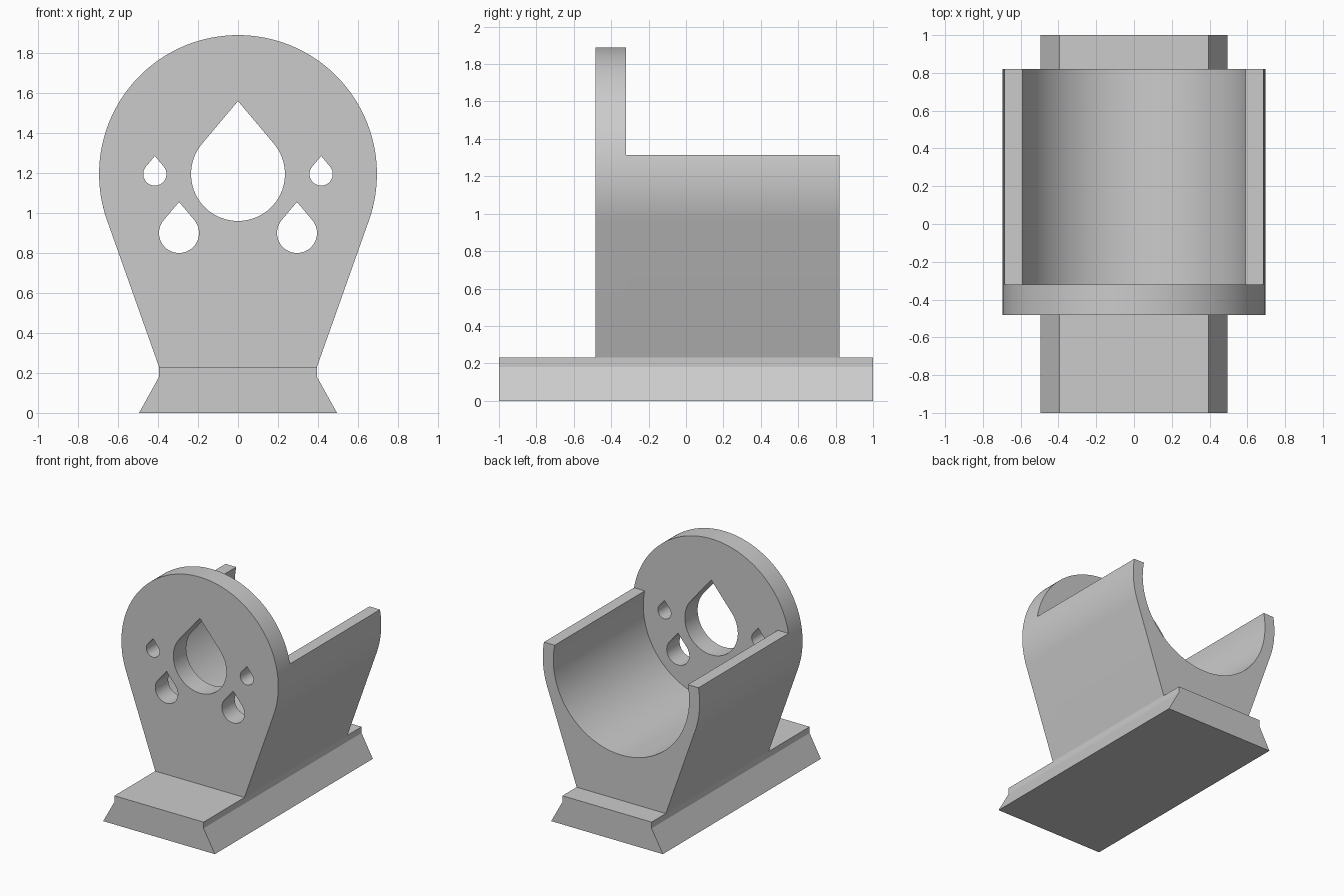
import bpy, bmesh, math
from math import cos, sin, acos, asin, atan2, pi, radians

cube = bpy.data.objects.get("Cube")
if cube:
    bpy.data.objects.remove(cube, do_unlink=True)

# Shared dimensions
CENTRE_Z, OUTER_R, INNER_R = 1.195, 0.695, 0.602
NECK_X, BASE_TOP, RIM_Z = 0.395, 0.23, 1.315
FRONT_Y, PLATE_BACK_Y, BACK_Y = -0.483, -0.32, 0.82

grey = bpy.data.materials.new("plain grey")
grey.use_nodes = True
colour = (0.6, 0.6, 0.6, 1)
grey.diffuse_color = colour
grey.node_tree.nodes["Principled BSDF"].inputs["Base Color"].default_value = colour


def arc(cx, cz, r, start, end, steps):
    """Points (x, z) along a circular arc."""
    angles = [start + (end - start) * i / steps for i in range(steps + 1)]
    return [(cx + r * cos(a), cz + r * sin(a)) for a in angles]


def teardrop(cx, cz, r):
    """Circle with a point on top, joined by tangent lines."""
    tip = 1.553 * r
    spread = acos(r / tip)
    outline = arc(cx, cz, r, pi / 2 + spread, 5 * pi / 2 - spread, 48)
    return outline + [(cx, cz + tip)]


def prism(name, outlines, y0, y1):
    """Extrude an outline, with optional holes, from y0 to y1."""
    bm = bmesh.new()
    for outline in outlines:
        verts = [bm.verts.new((x, y0, z)) for x, z in outline]
        for i, v in enumerate(verts):
            bm.edges.new((verts[i - 1], v))
    bmesh.ops.triangle_fill(bm, edges=bm.edges[:], use_beauty=True)
    result = bmesh.ops.extrude_face_region(bm, geom=bm.faces[:])
    moved = [g for g in result["geom"] if isinstance(g, bmesh.types.BMVert)]
    bmesh.ops.translate(bm, verts=moved, vec=(0, y1 - y0, 0))
    bmesh.ops.recalc_face_normals(bm, faces=bm.faces[:])
    mesh = bpy.data.meshes.new(name)
    bm.to_mesh(mesh)
    bm.free()
    mesh.materials.append(grey)
    obj = bpy.data.objects.new(name, mesh)
    bpy.context.collection.objects.link(obj)
    bpy.ops.object.select_all(action="DESELECT")
    obj.select_set(True)
    bpy.context.view_layer.objects.active = obj
    bpy.ops.object.shade_smooth_by_angle(angle=radians(28))
    return obj


# Angle where the tapered side meets the round head tangentially
drop = BASE_TOP - CENTRE_Z
tangent = atan2(drop, NECK_X) + acos(OUTER_R / math.hypot(NECK_X, drop))
neck = [(-NECK_X, BASE_TOP), (NECK_X, BASE_TOP)]

# Flared base rail
side = [(0.495, 0), (NECK_X, 0.18), (NECK_X, BASE_TOP)]
prism("base", [side + [(-x, z) for x, z in reversed(side)]], -1, 1)

# Round-headed front plate with teardrop holes
head = arc(0, CENTRE_Z, OUTER_R, tangent, pi - tangent, 96)
holes = [teardrop(0, CENTRE_Z, 0.235)]
for s in (-1, 1):
    holes.append(teardrop(s * 0.295, 0.9, 0.1))
    holes.append(teardrop(s * 0.416, CENTRE_Z, 0.058))
prism("front_plate", [neck + head] + holes, FRONT_Y, PLATE_BACK_Y)

# Open cradle behind the plate
rim_out = asin((RIM_Z - CENTRE_Z) / OUTER_R)
rim_in = asin((RIM_Z - CENTRE_Z) / INNER_R)
right = arc(0, CENTRE_Z, OUTER_R, tangent, rim_out, 16)
trough = arc(0, CENTRE_Z, INNER_R, rim_in, -pi - rim_in, 96)
left = [(-x, z) for x, z in reversed(right)]
prism("cradle", [neck + right + trough + left], PLATE_BACK_Y, BACK_Y)
